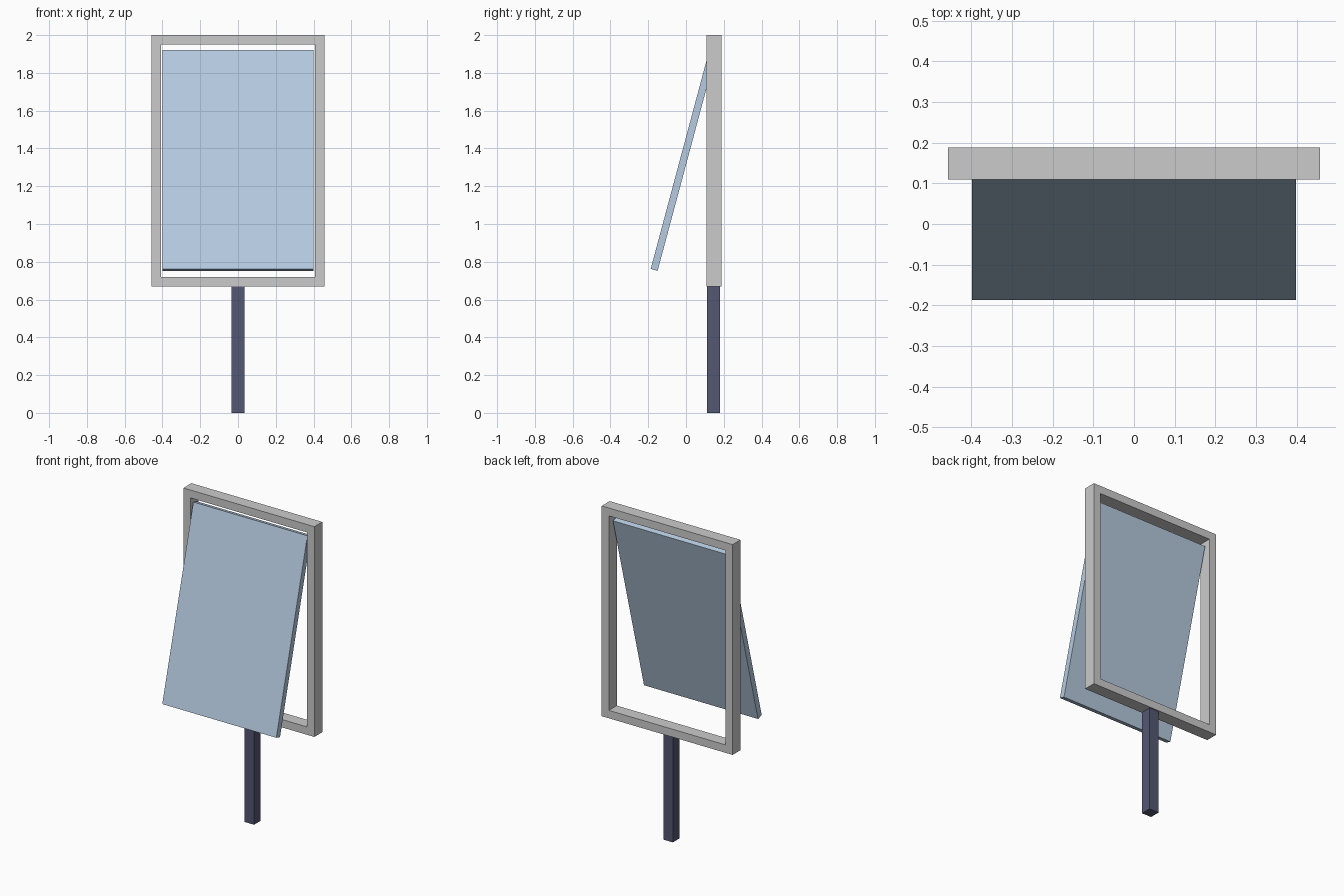
import bpy, bmesh
from math import radians
from mathutils import Matrix, Vector

if "Cube" in bpy.data.objects:
    bpy.data.objects.remove(bpy.data.objects["Cube"])


def make_object(name, bm, color=None):
    bmesh.ops.recalc_face_normals(bm, faces=bm.faces)
    mesh = bpy.data.meshes.new(name)
    bm.to_mesh(mesh)
    bm.free()
    obj = bpy.data.objects.new(name, mesh)
    bpy.context.collection.objects.link(obj)
    if color:
        mat = bpy.data.materials.new(name + "_color")
        mat.diffuse_color = (*color, 1)
        mat.use_nodes = True
        mat.node_tree.nodes["Principled BSDF"].inputs["Base Color"].default_value = mat.diffuse_color
        mesh.materials.append(mat)
    return obj


def box(name, size, matrix, color):
    bm = bmesh.new()
    bmesh.ops.create_cube(bm, size=1, matrix=matrix @ Matrix.Diagonal((*size, 1)))
    return make_object(name, bm, color)


# Picture frame: one rectangular section carried round four corners
OUTER_X, Z_LOW, Z_HIGH = 0.458, 0.67, 2.0
Y_FRONT, Y_BACK, BAR = 0.109, 0.188, 0.05
bm = bmesh.new()
rings = []
for sx, top in ((-1, 0), (1, 0), (1, 1), (-1, 1)):
    ring = []
    for inset, y in ((0, Y_FRONT), (BAR, Y_FRONT), (BAR, Y_BACK), (0, Y_BACK)):
        z = Z_HIGH - inset if top else Z_LOW + inset
        ring.append(bm.verts.new((sx * (OUTER_X - inset), y, z)))
    rings.append(ring)
for i in range(4):
    a, b = rings[i], rings[(i + 1) % 4]
    for j in range(4):
        k = (j + 1) % 4
        bm.faces.new((a[j], a[k], b[k], b[j]))
make_object("frame", bm)

# Square post under the frame
box("post", (0.067, 0.067, 0.67), Matrix.Translation((0, 0.146, 0.335)), (0.087, 0.095, 0.17))

# Panel hinged at the top, its lower edge swung forward
LENGTH, THICK = 1.2, 0.038
tilt = Matrix.Rotation(radians(-15), 4, 'X')
centre = Vector((0, -0.187, 0.762)) + tilt @ Vector((0, THICK / 2, LENGTH / 2))
box("tilting_panel", (0.798, THICK, LENGTH), Matrix.Translation(centre) @ tilt, (0.47, 0.6, 0.75))
